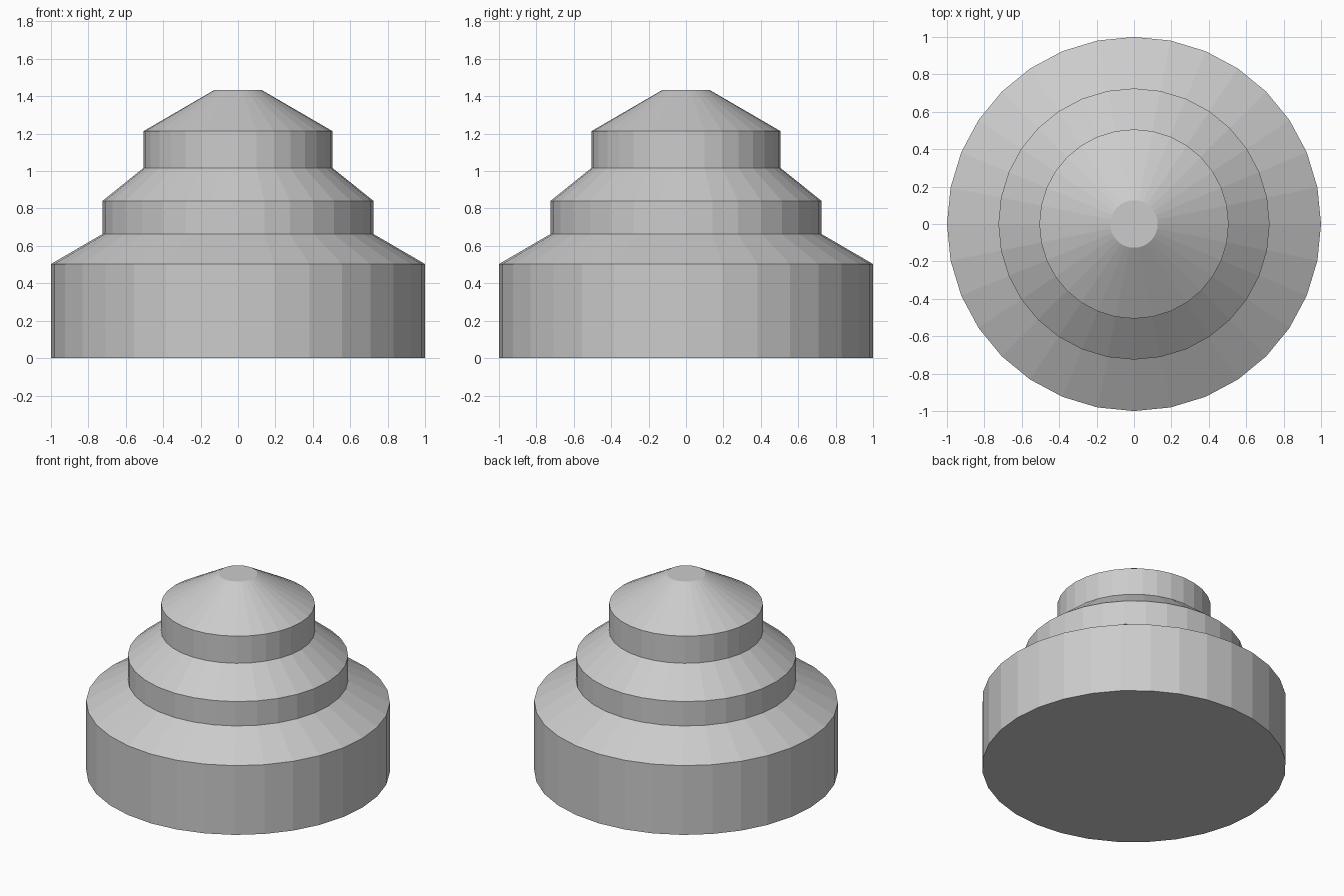
import bpy, bmesh, math

if "Cube" in bpy.data.objects:
    bpy.data.objects.remove(bpy.data.objects["Cube"])

SIDES = 32

# Half profile (radius, height): three drums, each with a sloping shoulder
PROFILE = [(1.0, 0.0), (1.0, 0.503), (0.725, 0.663), (0.725, 0.84),
           (0.506, 1.016), (0.506, 1.213), (0.127, 1.433)]


def lathe(name, profile, sides):
    bm = bmesh.new()
    rings = []
    for r, z in profile:
        rings.append([bm.verts.new((r * math.cos(2 * math.pi * i / sides),
                                    r * math.sin(2 * math.pi * i / sides), z))
                      for i in range(sides)])
    for low, high in zip(rings, rings[1:]):
        for i in range(sides):
            j = (i + 1) % sides
            bm.faces.new((low[i], low[j], high[j], high[i]))
    # Flat underside and flat tip
    bm.faces.new(rings[0][::-1])
    bm.faces.new(rings[-1])
    mesh = bpy.data.meshes.new(name)
    bm.to_mesh(mesh)
    bm.free()
    obj = bpy.data.objects.new(name, mesh)
    bpy.context.collection.objects.link(obj)
    return obj


# Stepped, flat-shaded body
lathe("stepped_dome", PROFILE, SIDES)
